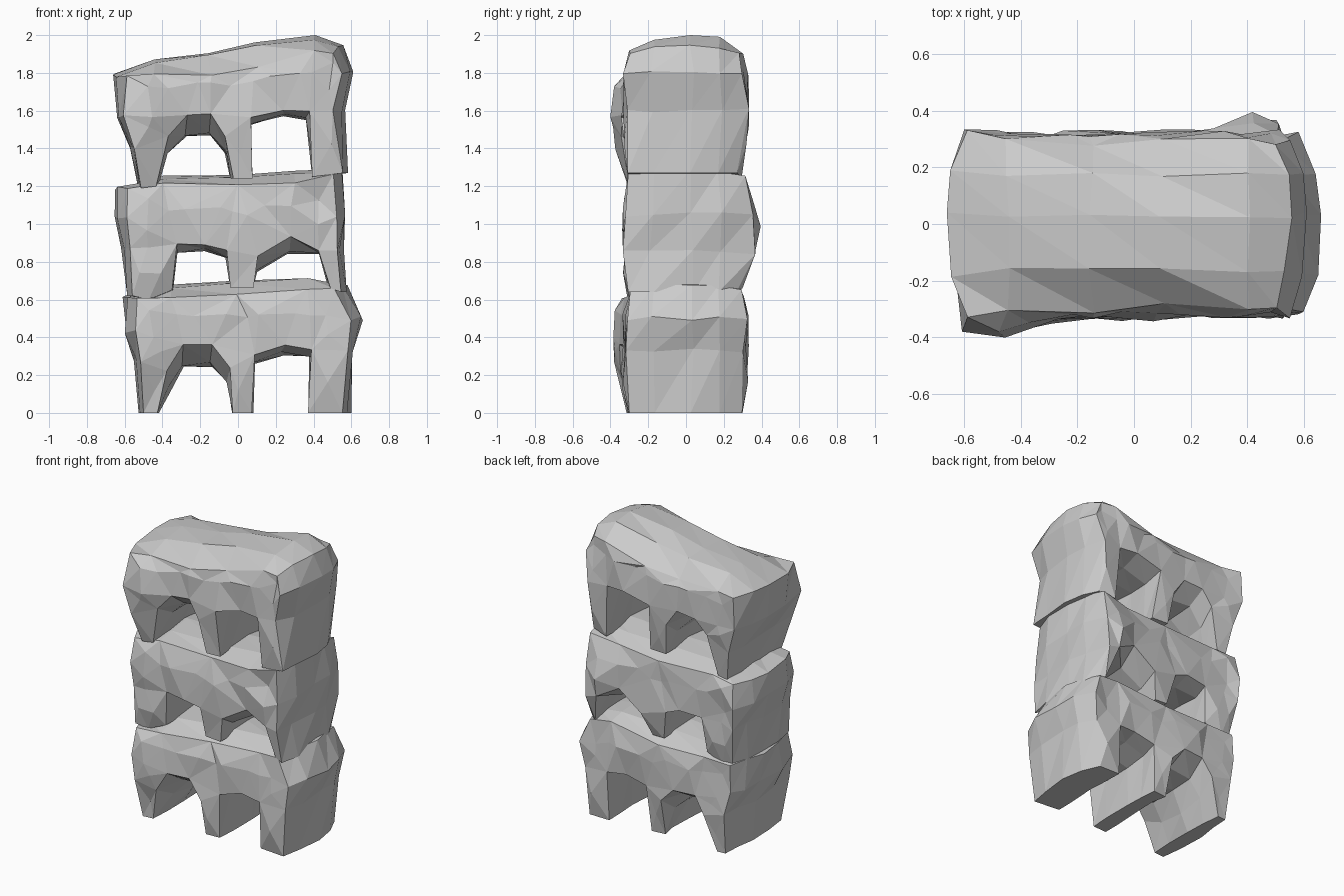
import bpy, bmesh, math, random

if "Cube" in bpy.data.objects:
    bpy.data.objects.remove(bpy.data.objects["Cube"])

random.seed(4)
STATIONS = (-1, -0.55, 0.1, 0.6, 1)      # depth steps, front to back


def tier(name, z0, z1, profile, bump, drop, flare):
    """Faceted rock block with two tunnels, lofted from a front profile."""
    bm = bmesh.new()
    rings = [[bm.verts.new((x, t, z)) for x, z in profile] for t in STATIONS]
    n = len(profile)
    for a, b in zip(rings, rings[1:]):
        for i in range(n):
            j = (i + 1) % n
            bm.faces.new((a[i], a[j], b[j], b[i]))
    caps = [bm.faces.new(rings[0]), bm.faces.new(rings[-1])]
    bm.normal_update()
    bmesh.ops.triangulate(bm, faces=caps, ngon_method='BEAUTY')

    # split the long inner edges of the end faces so they can bulge
    inner = [e for e in bm.edges
             if len(e.link_faces) == 2 and e.calc_length() > 0.25
             and all(abs(f.calc_center_median().y) > 0.99 for f in e.link_faces)]
    bmesh.ops.subdivide_edges(bm, edges=inner, cuts=1)
    bm.normal_update()
    bmesh.ops.triangulate(bm, faces=bm.faces[:])

    # weather the block: rounded ends, sloped tops, flared arches, chips
    bx, side, bz = bump
    for v in bm.verts:
        x, t, z = v.co
        h = (z - z0) / (z1 - z0)
        e = abs(t) ** 3
        y = (0.325 if t < 0 else 0.315) * t
        if h > 0.8:
            y *= 0.92
            z -= drop * e * max(0.2, 1 - (x / 0.65) ** 2)
        elif h < 0.12:
            y *= 0.92 if t < 0 else 0.9
        elif abs(x) < 0.42 and h < 0.66:
            z -= flare[x > 0.03] * (1 - e)
        if abs(x) > 0.5:
            x *= 1 - (0.1 if h > 0.5 or (x > 0 and t > 0) else 0.05) * e
        if t * side > 0.9:
            d = math.hypot(x - bx, z - bz)
            y += side * 0.08 * max(0, 1 - d / 0.3)
        j = 0.012
        x += random.uniform(-j, j)
        y += random.uniform(-j, j) * (1.6 if abs(t) > 0.9 else 1)
        if h > 0.12:
            z += random.uniform(-j, j)
        v.co = (x, y, min(2, max(0, z)))
    bmesh.ops.recalc_face_normals(bm, faces=bm.faces[:])
    me = bpy.data.meshes.new(name)
    bm.to_mesh(me)
    bm.free()
    bpy.context.collection.objects.link(bpy.data.objects.new(name, me))


# bottom block
tier("lower_arch_block", 0, 0.7, [
    (-0.52, 0), (-0.54, 0.28), (-0.6, 0.43), (-0.6, 0.62), (-0.35, 0.67),
    (0, 0.69), (0.36, 0.71), (0.57, 0.67), (0.655, 0.5), (0.61, 0.33),
    (0.59, 0), (0.38, 0), (0.38, 0.34), (0.24, 0.35), (0.08, 0.31),
    (0.07, 0), (-0.02, 0), (-0.05, 0.25), (-0.14, 0.36), (-0.29, 0.35),
    (-0.37, 0.23), (-0.43, 0)], (-0.5, -1, 0.42), 0.07, (0.11, 0.04))

# middle block
tier("middle_arch_block", 0.6, 1.28, [
    (-0.58, 0.62), (-0.61, 0.88), (-0.655, 1.03), (-0.64, 1.19), (-0.4, 1.25),
    (0, 1.27), (0.3, 1.27), (0.55, 1.28), (0.57, 1.05), (0.55, 0.85),
    (0.57, 0.64), (0.48, 0.66), (0.43, 0.85), (0.27, 0.93), (0.1, 0.83),
    (0.07, 0.66), (-0.03, 0.66), (-0.06, 0.86), (-0.17, 0.9), (-0.33, 0.89),
    (-0.34, 0.65), (-0.48, 0.6)], (0.45, 1, 1.0), 0.07, (0.04, 0.09))

# top block
tier("upper_arch_block", 1.18, 2.0, [
    (-0.53, 1.19), (-0.57, 1.4), (-0.63, 1.57), (-0.66, 1.79), (-0.45, 1.87),
    (-0.15, 1.91), (0.1, 1.96), (0.4, 2.0), (0.55, 1.94), (0.6, 1.8),
    (0.57, 1.6), (0.58, 1.27), (0.4, 1.25), (0.37, 1.6), (0.24, 1.61),
    (0.06, 1.56), (0.07, 1.24), (-0.03, 1.24), (-0.06, 1.47), (-0.15, 1.58),
    (-0.28, 1.57), (-0.38, 1.46), (-0.43, 1.2)], (-0.5, -1, 1.58), 0.14,
    (0.11, 0.04))
